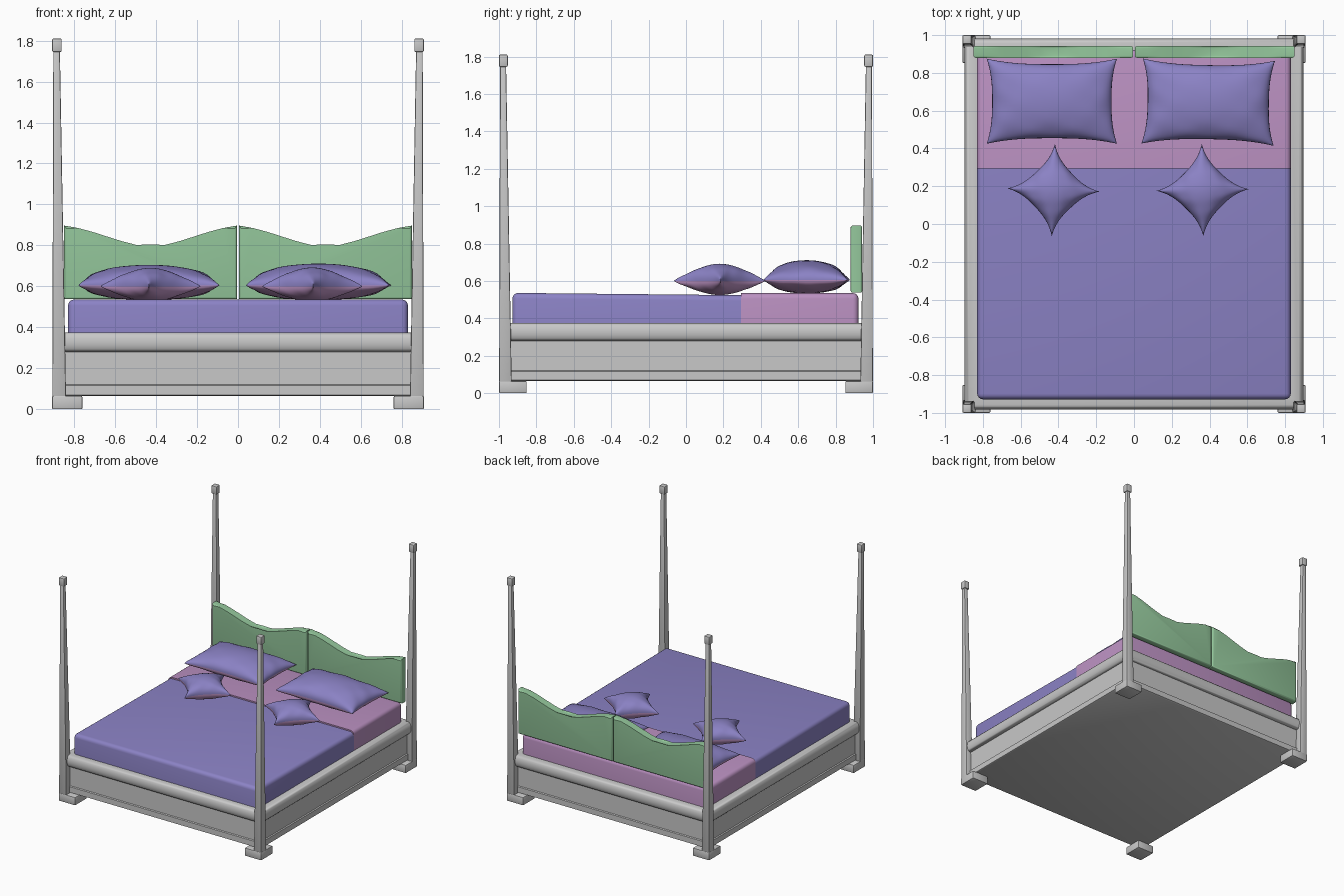
import bpy, bmesh, math
from mathutils import Matrix, Vector

cube = bpy.data.objects.get("Cube")
if cube:
    bpy.data.objects.remove(cube, do_unlink=True)


def material(name, rgb):
    m = bpy.data.materials.new(name)
    m.use_nodes = True
    m.diffuse_color = (*rgb, 1)
    m.node_tree.nodes["Principled BSDF"].inputs["Base Color"].default_value = (*rgb, 1)
    return m


GREY = material("grey paint", (0.58, 0.58, 0.58))
PURPLE = material("purple cloth", (0.26, 0.225, 0.56))
PINK = material("pink cloth", (0.50, 0.285, 0.54))
GREEN = material("green upholstery", (0.30, 0.58, 0.335))


def finish(name, bm, mats, angle=35):
    bmesh.ops.recalc_face_normals(bm, faces=bm.faces)
    mesh = bpy.data.meshes.new(name)
    bm.to_mesh(mesh)
    bm.free()
    for m in mats:
        mesh.materials.append(m)
    ob = bpy.data.objects.new(name, mesh)
    bpy.context.collection.objects.link(ob)
    bpy.ops.object.select_all(action="DESELECT")
    ob.select_set(True)
    bpy.context.view_layer.objects.active = ob
    bpy.ops.object.shade_smooth_by_angle(angle=math.radians(angle))
    return ob


def loft(bm, rings):
    """Bridge closed rings of points and cap both ends."""
    loops = [[bm.verts.new(p) for p in ring] for ring in rings]
    n = len(loops[0])
    for a, b in zip(loops, loops[1:]):
        for i in range(n):
            j = (i + 1) % n
            bm.faces.new((a[i], a[j], b[j], b[i]))
    bm.faces.new(loops[0])
    bm.faces.new(loops[-1])


def rect(x0, x1, y0, y1, z):
    return [(x0, y0, z), (x1, y0, z), (x1, y1, z), (x0, y1, z)]


# Bed base: lower trim, recessed panel and half-round rail in one profile
profile = [(0.04, 0.065), (0.03, 0.07), (0.03, 0.115), (0.038, 0.12), (0.038, 0.28)]
for i in range(9):
    a = math.pi * i / 8
    profile.append((0.028 - 0.025 * math.sin(a), 0.3275 - 0.0475 * math.cos(a)))
profile.append((0.07, 0.375))
bm = bmesh.new()
loft(bm, [rect(o - 0.9, 0.9 - o, o - 0.985, 0.985 - o, z) for o, z in profile])
finish("bed_base", bm, [GREY])


# Corner posts: square foot, tapering shaft and small cap
def post(name, sx, sy):
    bm = bmesh.new()
    # inset of the outer faces, width, height
    for part in ([(0, 0.148, 0), (0, 0.148, 0.065)],
                 [(0.001, 0.068, 0.06), (0.006, 0.038, 1.76)],
                 [(0, 0.047, 1.745), (0, 0.047, 1.81)]):
        loft(bm, [rect(sx * (0.908 - o), sx * (0.908 - w),
                       sy * (1 - o), sy * (1 - w), z) for o, w, z in part])
    bmesh.ops.bevel(bm, geom=bm.edges[:], offset=0.006, segments=2,
                    affect="EDGES", profile=0.5)
    finish(name, bm, [GREY])


for side, sx in (("left", 1), ("right", -1)):
    for end, sy in (("front", -1), ("back", 1)):
        post(f"{end}_{side}_post", sx, sy)


# Mattress and cover: blocks rounded everywhere but at their shared joint
def bedding(name, y0, y1, z_joint, z_end, joint, mat):
    bm = bmesh.new()
    top = rect(-0.83, 0.83, y0, y1, 0)
    loft(bm, [rect(-0.83, 0.83, y0, y1, 0.3),
              [(x, y, z_joint if y == joint else z_end) for x, y, z in top]])
    edges = [e for e in bm.edges
             if not all(abs(v.co.y - joint) < 1e-4 for v in e.verts)
             and any(v.co.z > 0.4 for v in e.verts)]
    bmesh.ops.bevel(bm, geom=edges, offset=0.03, segments=4,
                    affect="EDGES", profile=0.5)
    finish(name, bm, [mat])


bedding("mattress", 0.295, 0.922, 0.535, 0.535, 0.295, PINK)
bedding("bed_cover", -0.928, 0.297, 0.524, 0.536, 0.297, PURPLE)


# Headboard: two upholstered panels with a dipping top edge
def headboard(name, side):
    x0, x1, n = 0.004, 0.85, 12
    outline = [(x1, 0.537), (x0, 0.537)]
    for i in range(n + 1):
        t = i / n
        dip = 0.5 - 0.5 * math.cos(2 * math.pi * t)
        tri = 1 - abs(2 * t - 1)
        outline.append((x0 + (x1 - x0) * t, 0.897 - 0.105 * (0.6 * dip + 0.4 * tri ** 0.9)))
    bm = bmesh.new()
    loft(bm, [[(side * x, y, z) for x, z in outline] for y in (0.88, 0.942)])
    rim = [e for e in bm.edges if abs(e.verts[0].co.y - e.verts[1].co.y) < 1e-4]
    bmesh.ops.bevel(bm, geom=rim, offset=0.012, segments=3,
                    affect="EDGES", profile=0.5)
    finish(name, bm, [GREEN])


headboard("left_headboard", 1)
headboard("right_headboard", -1)


# Pillows: two puffed sheets joined at a pinched seam, pink underneath
def pillow(name, centre, half, pinch, up, down, turn, n=28):
    bm = bmesh.new()
    hx, hy = half
    for sheet, height in ((0, up), (1, -down)):
        grid = []
        for i in range(n + 1):
            row = []
            for j in range(n + 1):
                u = math.sin(math.pi / 2 * (2 * i / n - 1))
                v = math.sin(math.pi / 2 * (2 * j / n - 1))
                # the sides draw in between the corners
                x = hx * u * (1 - pinch * (1 - abs(v) ** 2.6) * hy / hx)
                y = hy * v * (1 - pinch * (1 - abs(u) ** 2.6))
                puff = max(0, (1 - u * u) * (1 - v * v)) ** 0.42
                # soft creases that fade toward the middle
                edge = max(abs(u), abs(v)) ** 3
                crease = 1 + 0.09 * edge * math.sin(9 * u + 2 * v) * math.cos(8 * v - u)
                row.append(bm.verts.new((x, y, height * puff * crease)))
            grid.append(row)
        for i in range(n):
            for j in range(n):
                f = bm.faces.new((grid[i][j], grid[i + 1][j],
                                  grid[i + 1][j + 1], grid[i][j + 1]))
                f.material_index = sheet
    bmesh.ops.remove_doubles(bm, verts=bm.verts[:], dist=1e-5)
    bm.transform(Matrix.Translation(Vector(centre))
                 @ Matrix.Rotation(math.radians(turn), 4, "Z"))
    finish(name, bm, [PURPLE, PINK], 80)


pillow("right_pillow", (-0.435, 0.65, 0.605), (0.345, 0.225), 0.13, 0.1, 0.072, 0)
pillow("left_pillow", (0.393, 0.645, 0.605), (0.35, 0.225), 0.13, 0.106, 0.072, -1)
pillow("right_cushion", (-0.427, 0.18, 0.6), (0.173, 0.173), 0.24, 0.09, 0.075, 43)
pillow("left_cushion", (0.363, 0.18, 0.6), (0.173, 0.173), 0.24, 0.092, 0.075, 46)
